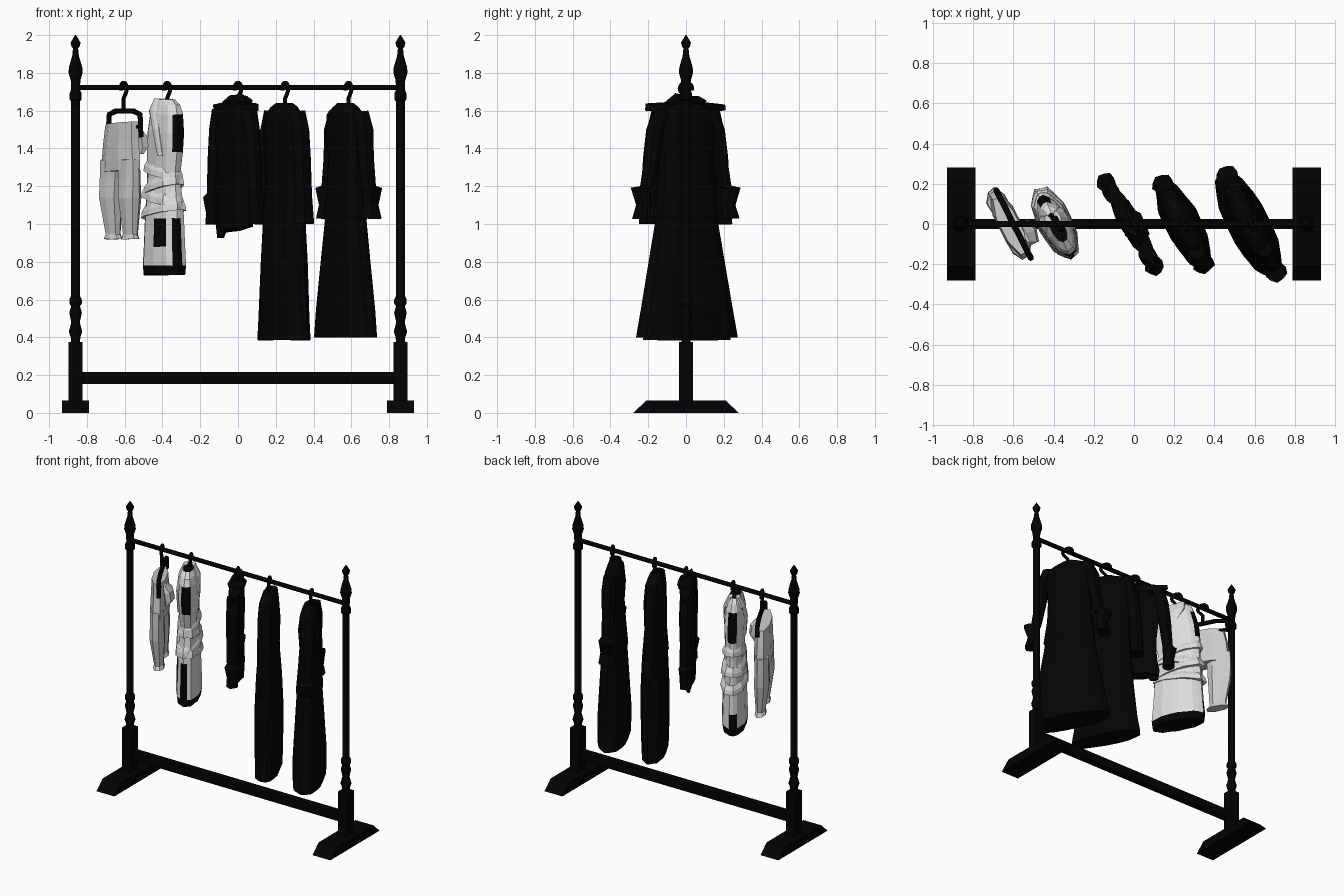
import bpy, bmesh, math, random
from mathutils import Vector

random.seed(4)
if "Cube" in bpy.data.objects:
    bpy.data.objects.remove(bpy.data.objects["Cube"], do_unlink=True)


def material(name, value):
    m = bpy.data.materials.new(name)
    m.use_nodes = True
    m.diffuse_color = (value, value, value, 1)
    m.node_tree.nodes["Principled BSDF"].inputs["Base Color"].default_value = (value, value, value, 1)
    return m


FRAME = material("black painted wood", 0.0008)
CLOTH = material("black cloth", 0.0012)
WHITE = material("off white cloth", 0.72)
GREY = material("pale grey cloth", 0.6)


def finish(bm, name, mats, loc=(0, 0, 0), angle=0, smooth=False):
    bmesh.ops.recalc_face_normals(bm, faces=bm.faces)
    me = bpy.data.meshes.new(name)
    bm.to_mesh(me)
    bm.free()
    for m in mats:
        me.materials.append(m)
    ob = bpy.data.objects.new(name, me)
    bpy.context.collection.objects.link(ob)
    ob.location = loc
    ob.rotation_euler.z = math.radians(angle)
    if smooth:
        bpy.ops.object.select_all(action='DESELECT')
        ob.select_set(True)
        bpy.context.view_layer.objects.active = ob
        bpy.ops.object.shade_smooth_by_angle(angle=math.radians(40))
    return ob


def box(name, center, size):
    bm = bmesh.new()
    bmesh.ops.create_cube(bm, size=1)
    for v in bm.verts:
        v.co = Vector(a * b + c for a, b, c in zip(v.co, size, center))
    return finish(bm, name, [FRAME])


def loft(name, rings, mats, x=0, angle=0, n=16, fold=0, tilt=0, rule=None, smooth=False, power=1):
    """Skin stacked rings (z, u, v, half width, half depth), closed at both ends; low power is boxier."""
    bm = bmesh.new()
    jit = [1 + fold * (0.8 if i % 2 else -0.8) + random.uniform(-fold, fold) for i in range(n)]
    loops = []
    for z, u, v, ru, rv in rings:
        loop = []
        for i in range(n):
            t = math.tau * (i + 0.5) / n
            c, s = (math.copysign(abs(w) ** power, w) for w in (math.cos(t), math.sin(t)))
            loop.append(bm.verts.new((u + ru * c * jit[i], v + rv * s * jit[i],
                                      z + tilt * c + random.uniform(-fold, fold) * 0.08)))
        loops.append(loop)
    for k, (a, b) in enumerate(zip(loops, loops[1:])):
        for i in range(n):
            f = bm.faces.new((a[i], a[(i + 1) % n], b[(i + 1) % n], b[i]))
            if rule:
                f.material_index = rule(360 * (i + 1) / n, (rings[k][0] + rings[k + 1][0]) / 2)
    for loop in (loops[0], loops[-1]):
        f = bm.faces.new(loop)
        if rule:
            f.material_index = 1
    return finish(bm, name, mats, (x, 0, 0), angle, smooth)


def tube(name, points, radius, x=0, angle=0):
    cu = bpy.data.curves.new(name, 'CURVE')
    cu.dimensions = '3D'
    cu.bevel_depth, cu.bevel_resolution, cu.use_fill_caps = radius, 1, True
    sp = cu.splines.new('POLY')
    sp.points.add(len(points) - 1)
    for p, (u, z) in zip(sp.points, points):
        p.co = (u, 0, z, 1)
    ob = bpy.data.objects.new(name, cu)
    bpy.context.collection.objects.link(ob)
    cu.materials.append(FRAME)
    ob.location.x = x
    ob.rotation_euler.z = math.radians(angle)
    return ob


# Rack: turned posts, feet, beam and rail
POST = [(.37, .024), (.4, .026), (.43, .036), (.48, .023), (.53, .034), (.565, .024), (.58, .034),
        (.6, .034), (.62, .024), (1.65, .024), (1.66, .033), (1.69, .033), (1.71, .024), (1.76, .026),
        (1.8, .038), (1.83, .036), (1.89, .018), (1.93, .014), (1.94, .022), (1.96, .027), (2, .003)]
for side, s in (("left", 1), ("right", -1)):
    x = s * 0.86
    loft(side + "_turned_post", [(z, 0, 0, r, r) for z, r in POST], [FRAME], x, smooth=True)
    box(side + "_post_block", (x, 0, .215), (.074, .074, .32))
    bm = bmesh.new()
    ends = [[bm.verts.new((x + dx, y, z)) for y, z in ((-.28, 0), (.28, 0), (.21, .065), (-.21, .065))]
            for dx in (-.071, .071)]
    bm.faces.new(ends[0])
    bm.faces.new(ends[1])
    for i in range(4):
        j = (i + 1) % 4
        bm.faces.new((ends[0][i], ends[0][j], ends[1][j], ends[1][i]))
    finish(bm, side + "_foot", [FRAME])
box("lower_beam", (0, 0, .185), (1.66, .05, .062))
tube("hanging_rail", [(-.86, 1.722), (.86, 1.722)], .015)


# Hangers: hook over the rail with a stem
def hook(name, x, angle, neck):
    arc = [(.036 * math.cos(t), 1.717 + .03 * math.sin(t))
           for t in (math.radians(200 - 29 * k) for k in range(9))]
    tube(name + "_hook", arc + [(0, 1.665), (0, neck)], .012, x, angle)


# Trousers clipped on an open hanger
A = -63
hook("trouser_hanger", -.605, A, 1.6)
tube("trouser_hanger_frame", [(-.19, 1.5), (-.18, 1.58), (-.1, 1.598), (.1, 1.598),
                              (.18, 1.58), (.19, 1.46)], .015, -.6, A)
tube("trouser_hanger_crossbar", [(-.19, 1.515), (.19, 1.515)], .012, -.6, A)
loft("trouser_hips", [(1.28, 0, 0, .19, .06), (1.33, 0, 0, .195, .06), (1.43, 0, 0, .18, .055),
                      (1.535, .01, 0, .165, .05)], [GREY], -.62, A, n=8, tilt=.008)
for side, s in (("left", 1), ("right", -1)):
    loft(f"trouser_{side}_leg", [(.92, s * .1, .01, .085, .04), (.945, s * .1, .01, .06, .034),
                                 (1.14, s * .11, 0, .085, .055), (1.24, s * .108, 0, .09, .05),
                                 (1.34, s * .1, 0, .095, .05)], [GREY], -.625, A, n=8, fold=.04)
loft("trouser_fold", [(1.37, .08, .055, .06, .015), (1.41, .08, .07, .07, .035),
                      (1.47, .08, .06, .07, .035), (1.51, .08, .04, .05, .01)], [GREY], -.615, A, n=6)


# Sleeveless white dress with dark armholes, patch, side panels and hem
def dress_rule(t, z):
    t = (t + 60) % 360 - 60
    if z < .765 or (1.4 < z < 1.59 and (abs(t) < 20 or abs(t - 180) < 20)):
        return 1
    if z < 1.06 and (-20 < t < 2 or (z < .95 and 175 < t < 200)):
        return 1
    return 1 if .88 < z < 1.03 and 280 < t % 360 < 310 else 0


X2 = -.39
hook("white_dress_hanger", -.375, A, 1.64)
loft("white_dress", [(.73, 0, 0, .19, .075), (.78, 0, 0, .195, .082), (.88, 0, 0, .185, .08),
                     (1.03, 0, 0, .175, .075), (1.1, 0, 0, .17, .07), (1.25, -.01, 0, .15, .06),
                     (1.38, .005, 0, .165, .065), (1.48, .015, 0, .165, .07), (1.58, .025, 0, .145, .065),
                     (1.63, .025, 0, .125, .05), (1.66, .02, 0, .08, .035)],
     [WHITE, CLOTH], X2, A, n=20, fold=.03, rule=dress_rule)
for k, (z, r, tilt) in enumerate(((1.07, .185, .025), (1.14, .18, -.03), (1.2, .17, .03), (1.28, .16, -.03))):
    loft(f"white_dress_ruffle_{k + 1}", [(z - .02, -.01, 0, r * 1.03, r * .47), (z + .01, -.01, 0, r, r * .45),
                                         (z + .04, -.01, 0, r * .9, r * .36)], [WHITE], X2, A, n=18, fold=.04, tilt=tilt)
for side, s in (("front", 1), ("back", -1)):
    loft(f"white_dress_{side}_collar", [(1.36, .06, s * .05, .03, .018), (1.5, .03, s * .06, .04, .02),
                                        (1.6, -.02, s * .05, .05, .02), (1.665, -.03, s * .025, .03, .015)],
         [WHITE], X2, A, n=8)


# Black garments: shared builder for mirrored sleeves
def sleeves(name, x, angle, rings):
    for side, s in (("left", 1), ("right", -1)):
        loft(f"{name}_{side}_sleeve", [(z, s * u, v, a, b) for z, u, v, a, b in rings],
             [CLOTH], x, angle, n=10, fold=.05)


# Short black jacket with shoulder frills and flared cuffs
J = -60
hook("jacket_hanger", 0, J, 1.66)
loft("jacket_body", [(.97, 0, 0, .16, .05), (1.05, 0, 0, .16, .055), (1.25, 0, 0, .155, .05),
                     (1.45, 0, 0, .18, .055), (1.57, 0, 0, .185, .05), (1.63, 0, 0, .1, .04),
                     (1.67, 0, 0, .06, .035)], [CLOTH], -.015, J, fold=.05, tilt=.02)
loft("jacket_shoulder_frill", [(1.6, 0, 0, .235, .04), (1.635, 0, 0, .23, .045), (1.645, 0, 0, .09, .035)],
     [CLOTH], -.01, J, fold=.05)
loft("jacket_collar", [(1.61, 0, 0, .085, .05), (1.65, 0, 0, .11, .06), (1.675, 0, 0, .07, .04)],
     [CLOTH], -.005, J, n=12, fold=.1)
sleeves("jacket", -.02, J, [(1.0, .232, 0, .042, .038), (1.06, .232, 0, .038, .034), (1.14, .24, 0, .048, .048),
                            (1.16, .225, 0, .035, .035), (1.35, .205, 0, .042, .04), (1.5, .185, 0, .045, .042),
                            (1.61, .16, 0, .04, .04)])
loft("jacket_tail", [(.925, -.13, -.02, .03, .012), (1.0, -.11, -.02, .06, .025), (1.1, -.09, -.01, .06, .03)],
     [CLOTH], -.01, J, n=8)

# Long straight black gown
hook("long_gown_hanger", .25, A, 1.64)
loft("long_gown_body", [(.385, 0, 0, .25, .08), (.5, 0, 0, .23, .085), (.8, 0, 0, .195, .09),
                        (1.05, 0, 0, .175, .08), (1.25, 0, 0, .165, .065), (1.45, 0, 0, .185, .07),
                        (1.57, 0, 0, .185, .06), (1.62, 0, 0, .12, .045), (1.64, 0, 0, .06, .035)],
     [CLOTH], .245, A, n=20, fold=.025, power=.85)
sleeves("long_gown", .245, A, [(1.0, .225, 0, .045, .055), (1.15, .22, 0, .04, .045), (1.35, .205, 0, .042, .045),
                               (1.5, .185, 0, .043, .045), (1.6, .15, 0, .04, .04)])

# Flared black gown with a nipped waist and wide cuffs
hook("flared_gown_hanger", .585, A, 1.64)
loft("flared_gown_body", [(.4, 0, 0, .29, .1), (.55, 0, 0, .26, .105), (.8, 0, 0, .215, .092),
                          (1.02, 0, 0, .175, .08), (1.04, 0, 0, .185, .085), (1.2, 0, 0, .16, .072),
                          (1.35, 0, 0, .155, .062), (1.48, 0, 0, .175, .07), (1.58, 0, 0, .175, .058),
                          (1.62, 0, 0, .11, .045), (1.64, 0, 0, .06, .035)],
     [CLOTH], .57, A, n=20, fold=.02, power=.85)
sleeves("flared_gown", .585, A, [(1.03, .265, 0, .045, .055), (1.1, .25, 0, .038, .045), (1.19, .268, 0, .05, .055),
                                 (1.2, .23, 0, .035, .04), (1.35, .2, 0, .04, .042), (1.5, .18, 0, .045, .048),
                                 (1.6, .14, 0, .04, .04)])
